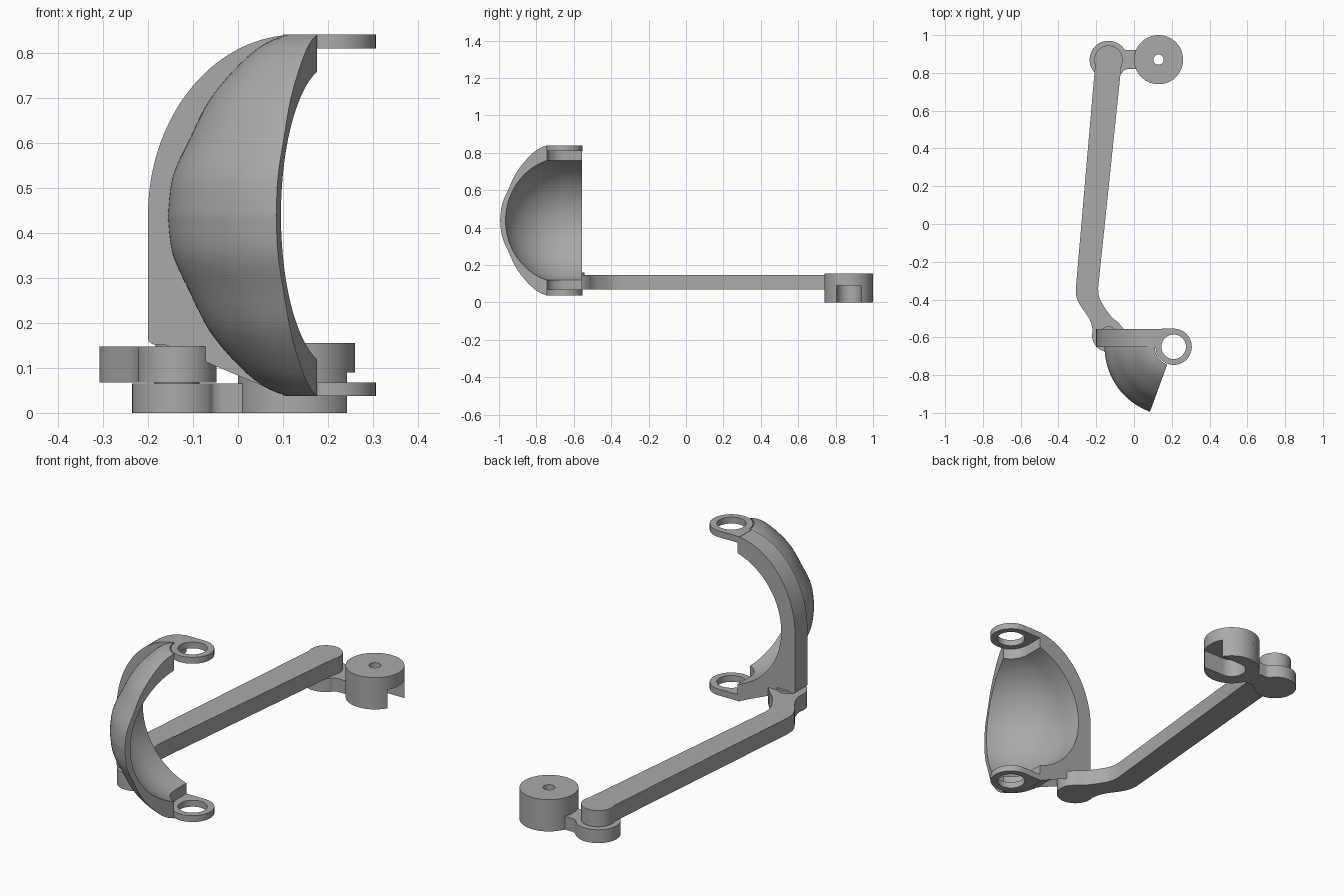
import bpy, bmesh
from math import sin, cos, pi, radians, sqrt, asin

if "Cube" in bpy.data.objects:
    bpy.data.objects.remove(bpy.data.objects["Cube"], do_unlink=True)

grey = bpy.data.materials.new("grey plastic")
grey.use_nodes = True
grey.diffuse_color = (0.4, 0.4, 0.4, 1)
grey.node_tree.nodes["Principled BSDF"].inputs["Base Color"].default_value = (0.4, 0.4, 0.4, 1)


def make(name, verts, faces):
    mesh = bpy.data.meshes.new(name)
    bm = bmesh.new()
    vs = [bm.verts.new(v) for v in verts]
    for f in faces:
        bm.faces.new([vs[i] for i in f])
    bmesh.ops.recalc_face_normals(bm, faces=bm.faces)
    bm.to_mesh(mesh)
    bm.free()
    mesh.materials.append(grey)
    obj = bpy.data.objects.new(name, mesh)
    bpy.context.collection.objects.link(obj)
    return obj


def loft(name, rings):
    """Skin a row of equal closed outlines and cap both ends."""
    n, k = len(rings[0]), len(rings)
    faces = [tuple(range(n)), tuple(range((k - 1) * n, k * n))]
    for r in range(k - 1):
        for i in range(n):
            j = (i + 1) % n
            faces.append((r * n + i, r * n + j, (r + 1) * n + j, (r + 1) * n + i))
    return make(name, [p for ring in rings for p in ring], faces)


def prism(name, outline, z0, z1):
    return loft(name, [[(x, y, z) for x, y in outline] for z in (z0, z1)])


def arc(cx, cy, r, a0, a1, n=32, ry=None):
    ry = ry or r
    angles = [radians(a0 + (a1 - a0) * i / n) for i in range(n + 1)]
    return [(cx + r * cos(a), cy + ry * sin(a)) for a in angles]


def disc(name, cx, cy, r, z0, z1, n=64):
    return prism(name, arc(cx, cy, r, 0, 360, n)[:-1], z0, z1)


def cut(obj, *cutters):
    for c in cutters:
        mod = obj.modifiers.new("cut", "BOOLEAN")
        mod.operation, mod.object, mod.solver = "DIFFERENCE", c, "EXACT"
    bpy.context.view_layer.update()
    graph = bpy.context.evaluated_depsgraph_get()
    obj.data = bpy.data.meshes.new_from_object(obj.evaluated_get(graph))
    obj.modifiers.clear()
    for c in cutters:
        bpy.data.objects.remove(c, do_unlink=True)


def catmull(pts, n=6):
    p = [pts[0]] + pts + [pts[-1]]
    out = []
    for a, b, c, d in zip(p, p[1:], p[2:], p[3:]):
        for i in range(n):
            t = i / n
            out.append(tuple(0.5 * (2 * q + (r - o) * t + (2 * o - 5 * q + 4 * r - s) * t * t
                       + (3 * q - o - 3 * r + s) * t ** 3) for o, q, r, s in zip(a, b, c, d)))
    return out + [pts[-1]]


# Round mount: drilled cap over a socket that opens to the side
MX, MY = 0.13, 0.87
SLOT = 0.065
cap = disc("mount_cap", MX, MY, 0.13, 0.09, 0.155)
cut(cap, disc("drill", MX, MY, 0.027, 0, 0.3, 32))
open_angle = asin(SLOT / 0.13) * 180 / pi
prism("mount_socket", arc(MX, MY, 0.13, open_angle, 360 - open_angle, 56)
      + arc(MX, MY, SLOT, 270, 90), 0, 0.09)

# Hinge link with a filleted neck
HX = -0.135
prism("link_plate", arc(HX, MY, 0.10, 42, 318, 48)
      + arc(-0.03, MY - 0.09, 0.04, 135, 90, 6) + [(0.01, MY - 0.05), (0.01, MY + 0.05)]
      + arc(-0.03, MY + 0.09, 0.04, 270, 225, 6), 0, 0.065)
disc("link_pin", HX, MY, 0.05, 0.05, 0.10, 40)

# Long arm, bent near the cup
PY = -0.59
prism("arm", arc(HX, MY, 0.075, -25, 200, 32)
      + catmull([(-0.308, -0.34), (-0.305, -0.385), (-0.285, -0.43), (-0.235, -0.505), (-0.219, -0.56)], 5)
      + arc(HX, PY, 0.087, 180, 385, 32)
      + catmull([(-0.085, -0.52), (-0.125, -0.485), (-0.18, -0.40), (-0.19, -0.34)], 5), 0.068, 0.147)
disc("cup_pin", HX, PY, 0.048, 0.10, 0.16, 40)

# Cup: a thin sector turned about a vertical axis
AX, AY, MID = 0.21, -0.65, 0.4385
INNER, CLEAR = 0.335, 0.10
half = catmull([(0.366, 0), (0.355, 0.085), (0.318, 0.168), (0.272, 0.258),
                (0.206, 0.336), (0.15, 0.381), (CLEAR, 0.4015)])
outer = [(r, -h) for r, h in reversed(half)] + half[1:]
lip = asin(sqrt(INNER ** 2 - CLEAR ** 2) / INNER) * 180 / pi
section = outer + arc(0, 0, INNER, lip, -lip, 48)
sweep = [radians(180 + 70 * i / 36) for i in range(37)]
loft("cup_shell", [[(AX + r * cos(a), AY + r * sin(a), MID + h) for r, h in section] for a in sweep])

# Back frame behind the cup, with a squared foot for the hinge
foot = 0.152
lower = [(AX - r, MID - h) for r, h in half if 0.283 < h]
profile = (arc(0.13, MID, 0.33, 93, 180, 32, 0.4015)
           + arc(-0.185, foot + 0.015, 0.015, 180, 270, 6)
           + [(-0.04, foot)] + lower
           + arc(AX, MID, INNER, 180 + lip, 180 - lip, 48))
loft("back_frame", [[(x, y, z) for x, z in profile] for y in (AY, -0.555)])

# Ring ears at the top and bottom of the cup
for name, z0, z1 in (("lower_ear", 0.037, 0.068), ("upper_ear", 0.809, 0.84)):
    ear = prism(name, arc(AX, AY, 0.096, -180, 90, 48) + [(0.10, -0.555), (0.10, AY)], z0, z1)
    cut(ear, disc("ear_hole", AX, AY, 0.065, 0, 1, 48))

# Smooth shading with crisp edges
bpy.ops.object.select_all(action="DESELECT")
for obj in bpy.context.scene.objects:
    if obj.type == "MESH" and grey.name in obj.data.materials:
        obj.select_set(True)
        bpy.context.view_layer.objects.active = obj
bpy.ops.object.shade_smooth_by_angle(angle=radians(30))
